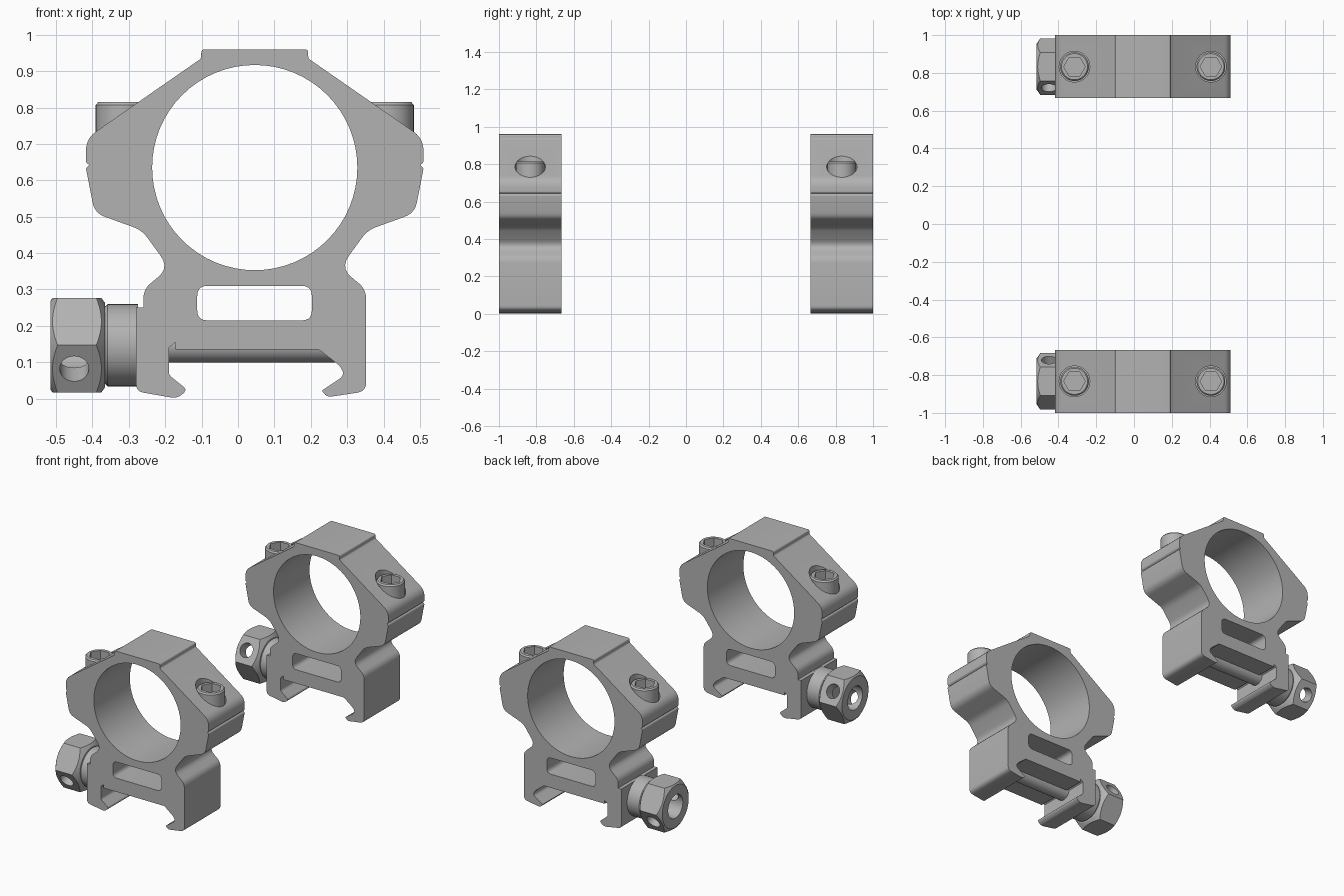
import bpy, bmesh, math
from mathutils import Vector

old = bpy.data.objects.get("Cube")
if old:
    bpy.data.objects.remove(old, do_unlink=True)

metal = bpy.data.materials.new("satin_grey_metal")
metal.use_nodes = True
GREY = (0.45, 0.45, 0.45, 1)
metal.diffuse_color = GREY
metal.node_tree.nodes["Principled BSDF"].inputs["Base Color"].default_value = GREY

X, Z = Vector((1, 0, 0)), Vector((0, 0, 1))
CX = 0.046            # ring centre line
HALF_DEPTH = 0.167    # half the thickness of one ring
AXLE_Z = 0.147        # clamp bolt height


def make_object(name, bm):
    bmesh.ops.recalc_face_normals(bm, faces=bm.faces)
    mesh = bpy.data.meshes.new(name)
    bm.to_mesh(mesh)
    bm.free()
    mesh.materials.append(metal)
    obj = bpy.data.objects.new(name, mesh)
    bpy.context.collection.objects.link(obj)
    return obj


def rounded(points, steps=5):
    """Round each corner (x, z, trim) of a closed outline."""
    out = []
    for i, (x, z, trim) in enumerate(points):
        p = Vector((x, z))
        if not trim:
            out.append(p)
            continue
        a = Vector(points[i - 1][:2]) - p
        b = Vector(points[(i + 1) % len(points)][:2]) - p
        a, b = a.normalized() * trim, b.normalized() * trim
        for k in range(steps + 1):
            t = k / steps
            out.append(p + a * (1 - t) ** 2 + b * t ** 2)
    return out


def plate(name, points, y, half):
    """Extrude a front outline through the depth."""
    bm = bmesh.new()
    face = bm.faces.new([bm.verts.new((p.x, y - half, p.y)) for p in rounded(points)])
    grown = bmesh.ops.extrude_face_region(bm, geom=[face])["geom"]
    verts = [g for g in grown if isinstance(g, bmesh.types.BMVert)]
    bmesh.ops.translate(bm, verts=verts, vec=(0, 2 * half, 0))
    return make_object(name, bm)


def turned(name, origin, axis, stations, sides=48):
    """Turn (distance, radius) stations about an axis."""
    u = Vector((0, 1, 0)) if axis.x else X
    w = axis.cross(u)
    bm = bmesh.new()
    rings = []
    for t, r in stations:
        angles = [math.tau * i / sides for i in range(sides)]
        rings.append([bm.verts.new(Vector(origin) + axis * t
                                   + (u * math.cos(a) + w * math.sin(a)) * r) for a in angles])
    for low, high in zip(rings, rings[1:]):
        for i in range(sides):
            j = (i + 1) % sides
            bm.faces.new((low[i], low[j], high[j], high[i]))
    bm.faces.new(rings[0][::-1])
    bm.faces.new(rings[-1])
    return make_object(name, bm)


def combine(obj, tool, operation="DIFFERENCE"):
    mod = obj.modifiers.new("cut", "BOOLEAN")
    mod.solver, mod.operation, mod.object = "EXACT", operation, tool
    bpy.context.view_layer.objects.active = obj
    bpy.ops.object.modifier_apply(modifier=mod.name)
    bpy.data.objects.remove(tool, do_unlink=True)


def smooth(obj):
    bpy.ops.object.select_all(action="DESELECT")
    obj.select_set(True)
    bpy.context.view_layer.objects.active = obj
    bpy.ops.object.shade_smooth_by_angle(angle=math.radians(30))


# Half outline of the ring, measured out from its centre line
half_outline = [
    (0.147, 0.96, 0.01), (0.147, 0.935, 0.006), (0.464, 0.715, 0.035),
    (0.464, 0.65, 0.005), (0.455, 0.642, 0), (0.464, 0.634, 0.005),
    (0.44, 0.51, 0.03), (0.31, 0.463, 0.025), (0.235, 0.36, 0.04),
    (0.306, 0.3, 0.025)]
left_outline = [(CX - d, z, t) for d, z, t in reversed(half_outline)]
right_outline = [(CX + d, z, t) for d, z, t in half_outline]
# Fixed jaw on the left of the model and the recess above the rail
fixed_jaw = [
    (0.352, 0.02, 0.025), (0.245, 0.004, 0.012), (0.23, 0.022, 0.006),
    (0.295, 0.065, 0.02), (0.28, 0.09, 0.01), (0.222, 0.135, 0),
    (-0.172, 0.135, 0), (-0.172, 0.155, 0), (-0.19, 0.14, 0),
    (-0.19, 0.24, 0), (-0.26, 0.24, 0)]
moving_jaw = [
    (-0.28, 0.25, 0), (-0.28, 0.02, 0.02), (-0.165, 0, 0.02),
    (-0.14, 0.025, 0.012), (-0.19, 0.065, 0.01), (-0.19, 0.25, 0)]
window = [(x, z, 0.028) for x, z in
          ((-0.112, 0.215), (0.203, 0.215), (0.203, 0.31), (-0.112, 0.31))]

for side, label in ((-1, "front"), (1, "back")):
    y = side * (1 - HALF_DEPTH)

    # Ring body with its bore and window
    body = plate(label + "_ring_body", right_outline + fixed_jaw + left_outline, y, HALF_DEPTH)
    bore = turned("bore", (CX, y - 1, 0.635), Vector((0, 1, 0)), [(0, 0.282), (2, 0.282)], 64)
    combine(body, bore)
    combine(body, plate("window", window, y, 1))

    # Cap screws in counterbored seats
    for offset, end in ((-0.361, "right"), (0.361, "left")):
        seat = (CX + offset, y, 0.69)
        combine(body, turned("seat", seat, Z, [(0, 0.081), (0.5, 0.081)]))
        screw = turned(f"{label}_{end}_cap_screw", seat, Z,
                       [(-0.01, 0.076), (0.117, 0.076), (0.125, 0.069)])
        combine(screw, turned("socket", seat, Z, [(0.065, 0.057), (0.2, 0.057)], 6))
        smooth(screw)
    smooth(body)

    # Moving jaw and cross bolt
    smooth(plate(label + "_clamp_jaw", moving_jaw, y, HALF_DEPTH))
    axle = (0, y, AXLE_Z)
    smooth(turned(label + "_cross_bolt", axle, X, [(-0.27, 0.047), (0.3, 0.047)]))

    # Knob collar
    smooth(turned(label + "_knob_collar", axle, X,
                  [(-0.38, 0.106), (-0.366, 0.106), (-0.358, 0.113), (-0.275, 0.113)]))

    # Chamfered hexagonal knob, hollow with a slanted cross hole
    knob = turned(label + "_clamp_knob", axle, X, [(-0.515, 0.15), (-0.366, 0.15)], 6)
    combine(knob, turned("chamfer", axle, X,
                         [(-0.516, 0.121), (-0.495, 0.151), (-0.39, 0.151), (-0.365, 0.115)], 64),
            "INTERSECT")
    combine(knob, turned("hollow", axle, X, [(-0.6, 0.068), (-0.4, 0.068)]))
    slant = Vector((0, -side * math.cos(math.pi / 6), math.sin(math.pi / 6)))
    combine(knob, turned("cross_hole", (-0.45, y, AXLE_Z), slant, [(-0.3, 0.04), (0.3, 0.04)], 32))
    smooth(knob)
